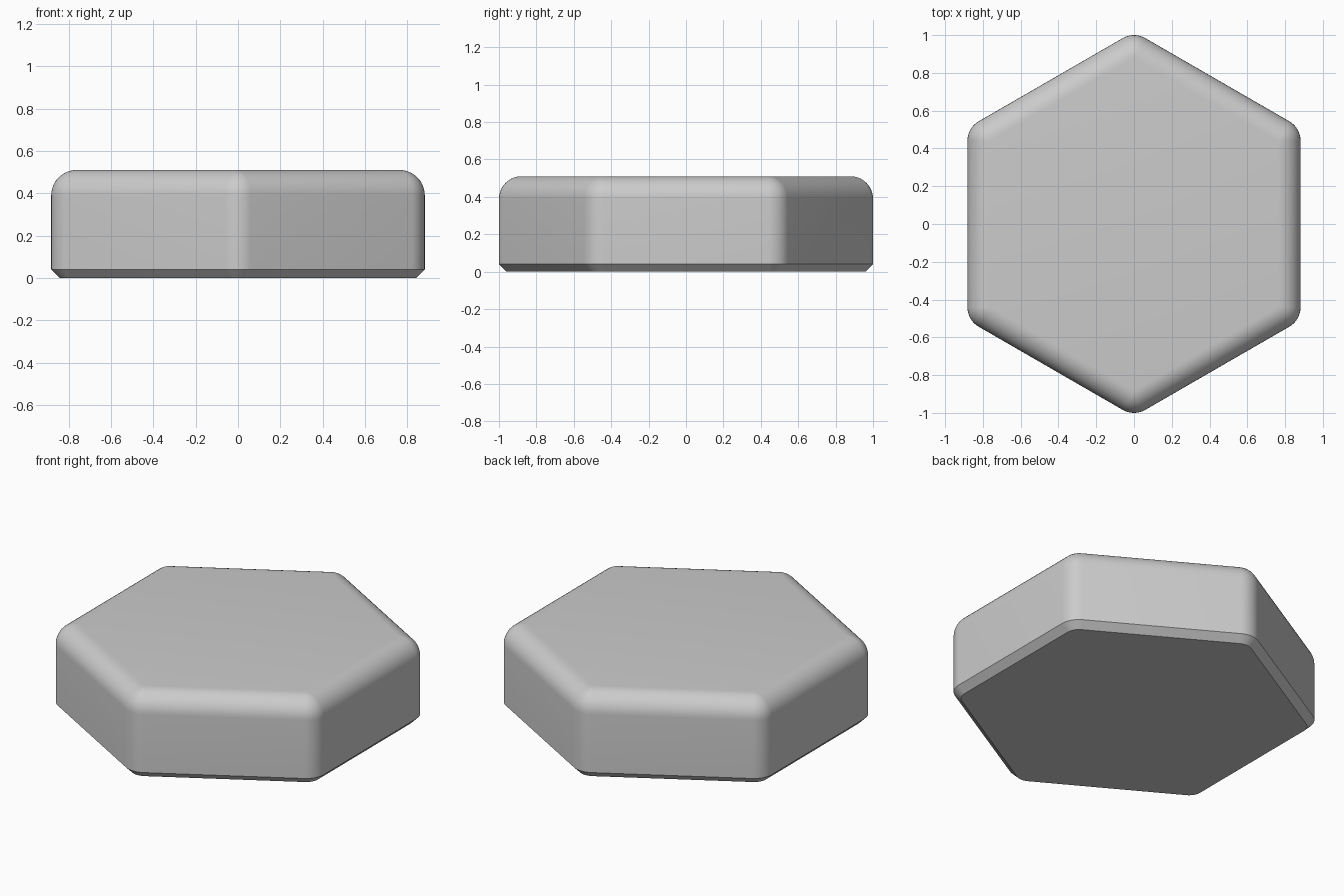
import bpy, bmesh
from math import sin, cos, pi, sqrt

if "Cube" in bpy.data.objects:
    bpy.data.objects.remove(bpy.data.objects["Cube"])

APOTHEM, CORNER, HEIGHT = 0.882, 0.12, 0.51
FILLET, CHAMFER, STEPS = 0.12, 0.04, 10


def rounded_hexagon(bm, inset, z):
    """Ring of vertices: hexagon pointing along y, with filleted corners."""
    r = max(CORNER - inset, 0.0)
    d = (APOTHEM - inset - r) * 2 / sqrt(3)
    ring = []
    for k in range(6):
        a = pi / 2 + k * pi / 3
        for i in range(STEPS + 1):
            t = a - pi / 6 + i / STEPS * pi / 3
            ring.append(bm.verts.new((d * cos(a) + r * cos(t), d * sin(a) + r * sin(t), z)))
    return ring


# side profile: bottom chamfer, straight wall, rounded top edge
profile = [(CHAMFER, 0), (0, CHAMFER)]
for i in range(STEPS + 1):
    t = i / STEPS * pi / 2
    profile.append((FILLET * (1 - cos(t)), HEIGHT - FILLET + FILLET * sin(t)))

# stack the rings, bridge them and cap both ends
bm = bmesh.new()
rings = [rounded_hexagon(bm, inset, z) for inset, z in profile]
n = len(rings[0])
for low, high in zip(rings, rings[1:]):
    for j in range(n):
        k = (j + 1) % n
        bm.faces.new((low[j], low[k], high[k], high[j]))
bm.faces.new(rings[0][::-1])
bm.faces.new(rings[-1])
bmesh.ops.remove_doubles(bm, verts=bm.verts, dist=1e-5)
bmesh.ops.recalc_face_normals(bm, faces=bm.faces)

mesh = bpy.data.meshes.new("hexagonal_tile")
bm.to_mesh(mesh)
bm.free()
tile = bpy.data.objects.new("hexagonal_tile", mesh)
bpy.context.collection.objects.link(tile)
bpy.context.view_layer.objects.active = tile
tile.select_set(True)
bpy.ops.object.shade_smooth_by_angle(angle=pi / 6)
